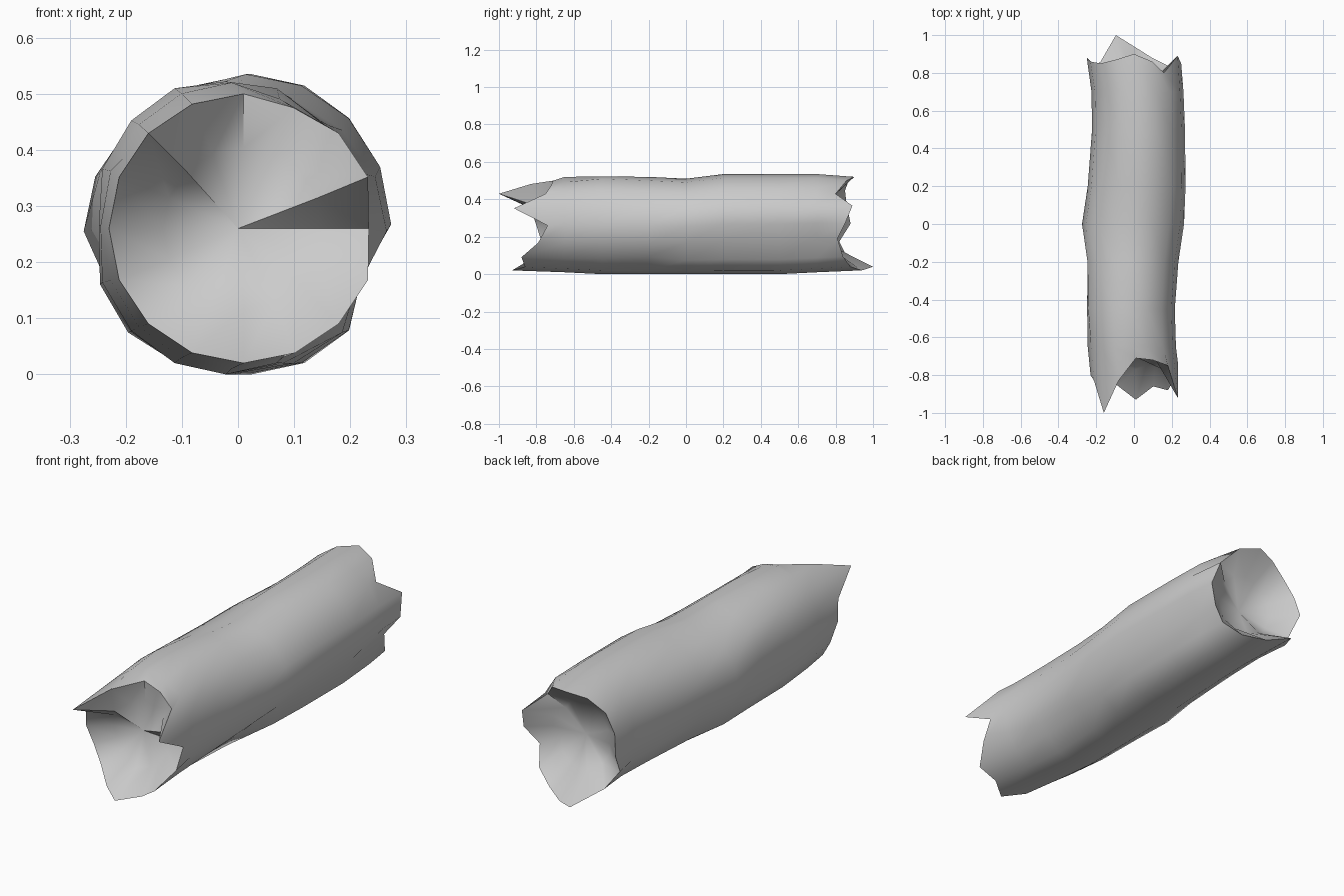
import bpy, bmesh, math

if "Cube" in bpy.data.objects:
    bpy.data.objects.remove(bpy.data.objects["Cube"])

SIDES = 16  # angle 0 = right side, counter-clockwise seen from the front

# Broken end outlines: y of each rim point around the log
front_y = [-.74, -.92, -.75, -.72, -.71, -.83, -1.0, -.83,
           -.80, -.77, -.79, -.86, -.93, -.86, -.88, -.79]
back_y = [.85, .89, .80, .86, .90, .87, .85, .86,
          .88, .82, .86, 1.0, .94, .88, .84, .81]

# Sections along the log: y, left, right, bottom, top (y None = jagged rim)
sections = [
    (front_y, -.23, .25, .02, .50),
    (-.65, -.245, .222, .01, .52),
    (-.45, -.26, .216, 0, .53),
    (-.20, -.265, .235, 0, .52),
    (0, -.275, .265, 0, .51),
    (.20, -.245, .273, 0, .535),
    (.50, -.222, .27, 0, .535),
    (.70, -.225, .262, .01, .535),
    (back_y, -.25, .25, .02, .52),
]

# Splits in the bark: (section, side) -> radius factor
dents = {
    (2, 14): .97, (3, 14): .91, (4, 15): .88, (5, 15): .87, (6, 15): .87,
    (7, 15): .82, (8, 15): .84,
    (1, 3): .96, (2, 4): .97, (3, 5): .95, (4, 5): .94, (5, 5): .95,
    (2, 8): .95, (3, 8): .92, (4, 9): .92, (5, 9): .95,
    (8, 2): .90, (0, 3): .97, (0, 0): .93,
}

bm = bmesh.new()


def ring(i, scale=1.0, end_mix=None):
    """One loop of the log; end_mix pulls it inward to hollow out the broken end."""
    ys, left, right, bottom, top = sections[i]
    verts = []
    for k in range(SIDES):
        a = 2 * math.pi * k / SIDES
        r = dents.get((i, k), 1.0) * scale
        x = (left + right) / 2 + (right - left) / 2 * r * math.cos(a)
        z = (bottom + top) / 2 + (top - bottom) / 2 * r * math.sin(a)
        y = ys[k] if isinstance(ys, list) else ys
        if end_mix:
            depth, mix = end_mix
            y = y * (1 - mix) + depth * mix
        verts.append(bm.verts.new((x, y, z)))
    return verts


def bridge(a, b):
    for k in range(SIDES):
        n = (k + 1) % SIDES
        bm.faces.new((a[k], a[n], b[n], b[k]))


# Bark
loops = [ring(i) for i in range(len(sections))]
for a, b in zip(loops, loops[1:]):
    bridge(a, b)

# Hollow splintered ends
for i, depth in ((0, -.70), (len(sections) - 1, .74)):
    inner = ring(i, .6, (depth, .7))
    bridge(loops[i], inner)
    centre = bm.verts.new((0, depth, .26))
    for k in range(SIDES):
        bm.faces.new((inner[k], inner[(k + 1) % SIDES], centre))

bmesh.ops.recalc_face_normals(bm, faces=bm.faces)
mesh = bpy.data.meshes.new("broken_log")
bm.to_mesh(mesh)
bm.free()
log = bpy.data.objects.new("broken_log", mesh)
bpy.context.collection.objects.link(log)
bpy.context.view_layer.objects.active = log
log.select_set(True)
bpy.ops.object.shade_smooth_by_angle(angle=math.radians(50))
